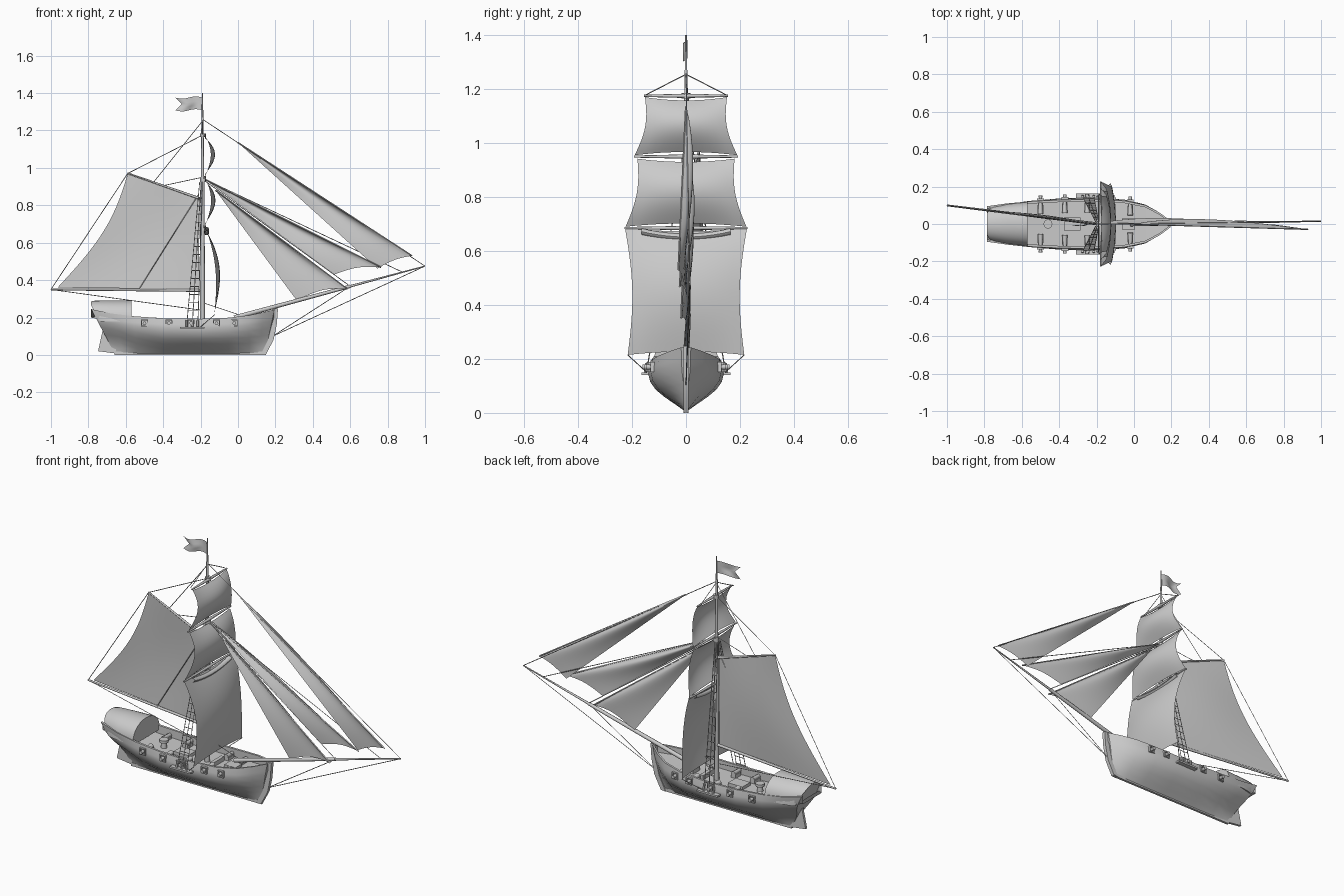
import bpy, math
from math import sin, cos, pi
from mathutils import Vector

cube = bpy.data.objects.get("Cube")
if cube:
    bpy.data.objects.remove(cube, do_unlink=True)

grey = bpy.data.materials.new("plain_grey")
grey.use_nodes = True
COLOUR = (0.6, 0.6, 0.6, 1)
grey.diffuse_color = COLOUR
grey.node_tree.nodes["Principled BSDF"].inputs["Base Color"].default_value = COLOUR


def build(name, verts, faces, angle=35):
    me = bpy.data.meshes.new(name)
    me.from_pydata([tuple(v) for v in verts], [], faces)
    me.validate()
    me.materials.append(grey)
    me.shade_smooth()
    me.set_sharp_from_angle(angle=math.radians(angle))
    ob = bpy.data.objects.new(name, me)
    bpy.context.collection.objects.link(ob)
    return ob


def loft(name, rings, angle=35):
    """Skin closed rings of equal length and cap both ends."""
    n = len(rings[0])
    verts = [p for r in rings for p in r]
    faces = [(k * n + i, k * n + (i + 1) % n, (k + 1) * n + (i + 1) % n, (k + 1) * n + i)
             for k in range(len(rings) - 1) for i in range(n)]
    faces += [tuple(reversed(range(n))), tuple(range(len(verts) - n, len(verts)))]
    return build(name, verts, faces, angle)


def rods(name, items, sides=6):
    """Tapered rods given as (start, end, start radius, end radius)."""
    verts, faces = [], []
    for a, b, r0, r1 in items:
        a, b = Vector(a), Vector(b)
        q = (b - a).to_track_quat('Z', 'Y')
        s = len(verts)
        for c, r in ((a, r0), (b, r1)):
            verts += [c + q @ Vector((r * cos(2 * pi * i / sides), r * sin(2 * pi * i / sides), 0))
                      for i in range(sides)]
        faces += [(s + i, s + (i + 1) % sides, s + sides + (i + 1) % sides, s + sides + i)
                  for i in range(sides)]
        faces += [tuple(range(s + sides - 1, s - 1, -1)), tuple(range(s + sides, s + 2 * sides))]
    return build(name, verts, faces, 50)


def ropes(name, pairs, r=0.002):
    return rods(name, [(a, b, r, r) for a, b in pairs], 4)


def boxes(name, items):
    """Boxes given as (centre, size)."""
    verts, faces = [], []
    for c, d in items:
        s = len(verts)
        verts += [(c[0] + i * d[0] / 2, c[1] + j * d[1] / 2, c[2] + k * d[2] / 2)
                  for i in (-1, 1) for j in (-1, 1) for k in (-1, 1)]
        faces += [tuple(s + i for i in f) for f in
                  ((0, 1, 3, 2), (4, 6, 7, 5), (0, 4, 5, 1), (2, 3, 7, 6), (0, 2, 6, 4), (1, 5, 7, 3))]
    return build(name, verts, faces)


def sheet(name, fn, nu=12, nv=14):
    verts = [fn(i / nu, j / nv) for j in range(nv + 1) for i in range(nu + 1)]
    w = nu + 1
    faces = [(j * w + i, j * w + i + 1, (j + 1) * w + i + 1, (j + 1) * w + i)
             for j in range(nv) for i in range(nu)]
    return build(name, verts, faces, 60)


# Hull stations: rail x, half width, rail height, keel shift, fullness
stations = [(-.785, .095, .245, .125, 0), (-.68, .112, .222, .07, .3), (-.56, .126, .207, .02, .7),
            (-.4, .137, .196, 0, 1), (-.2, .14, .193, 0, 1), (-.05, .131, .199, 0, .95),
            (.06, .106, .212, 0, .75), (.135, .064, .228, -.02, .5), (.195, .018, .243, -.05, .3)]
# Section levels: height share, full width, fine width
levels = [(0, .05, .05), (.12, .27, .06), (.27, .56, .14), (.42, .8, .35), (.58, .95, .68),
          (.74, 1, .9), (.83, .99, .96), (1, .94, 1)]
rings = []
for x, w, top, shift, full in stations:
    half = []
    for v, a, b in levels:
        half.append((x + shift * (1 - v), w * (b + (a - b) * full), .008 + (top - .008) * v))
    rim = max(half[-1][1] - .012, .003)
    half += [(x, rim, top), (x, rim, top - .045)]
    rings.append(half + [(px, -py, pz) for px, py, pz in reversed(half)])
loft("hull", rings, 25)


def hull_width(x):
    for a, b in zip(stations, stations[1:]):
        if a[0] <= x <= b[0]:
            return .98 * (a[1] + (b[1] - a[1]) * (x - a[0]) / (b[0] - a[0]))


def plate(name, outline, thick):
    loft(name, [[(x, y, z) for x, z in outline] for y in (-thick / 2, thick / 2)])


plate("rudder", [(-.722, .14), (-.748, .02), (-.655, .008), (-.64, .14)], .014)
plate("stem_post", [(.12, .0), (.15, .004), (.19, .08), (.207, .16), (.214, .248),
                    (.185, .248), (.18, .16), (.16, .08)], .02)
boxes("keel", [((-.255, 0, .009), (.81, .014, .018))])

# Stern cabin with a barrel roof and raked back
cabin = []
for x, w, h, rake in ((-.787, .092, .105, .5), (-.765, .099, .11, .4), (-.68, .109, .112, 0),
                      (-.57, .119, .112, 0)):
    arch = [Vector((x, w * cos(pi * i / 14), .18 + h * sin(pi * i / 14) ** .75)) for i in range(14)]
    arch.append(Vector((x, -w, .18)))
    for p in arch:
        p.x += rake * max(0, .27 - p.z)
    cabin.append(arch)
loft("stern_cabin", cabin, 40)

# Deck fittings
boxes("deck_hatches", [((-.33, 0, .158), (.09, .07, .02)), ((-.03, 0, .165), (.07, .06, .02)),
                       ((-.13, 0, .16), (.02, .1, .03))])
rods("capstan", [((-.46, 0, .14), (-.46, 0, .185), .018, .014),
                 ((-.46, 0, .185), (-.46, 0, .2), .024, .024)], 10)

# Guns, carriages and port frames on both sides
barrels, carriages, frames = [], [], []
for side in (-1, 1):
    for x in (-.5, -.37, -.25, -.115, -.02):
        edge = hull_width(x)
        barrels += [((x, side * (edge - .075), .172), (x, side * (edge + .022), .17), .014, .008),
                    ((x, side * (edge + .013), .17), (x, side * (edge + .024), .17), .01, .01)]
        carriages.append(((x, side * (edge - .05), .158), (.03, .05, .022)))
        frames += [((x, side * (edge + .002), .17 + d), (.036, .014, .005)) for d in (-.016, .016)]
        frames += [((x + d, side * (edge + .002), .17), (.005, .014, .03)) for d in (-.016, .016)]
rods("guns", barrels, 8)
boxes("gun_carriages", carriages)
boxes("gun_port_frames", frames)
boxes("shroud_channels", [((-.245, s * .148, .145), (.13, .032, .01)) for s in (-1, 1)])

# Mast, bowsprit, boom, gaff and yards
MX = -.19


def swing(x):
    return -.123 * (x - MX)


def at(x, z):
    return (x, swing(x), z)


def sprit(x):
    return (x, .015 * x, .205 + .27 * x)


yards = [(.685, .228), (.95, .192), (1.175, .155)]
rods("mast", [((MX, 0, .05), (MX, 0, .95), .014, .011), ((MX, 0, .9), (MX, 0, 1.27), .009, .006),
              ((MX, 0, 1.25), (MX, 0, 1.4), .005, .003)], 10)
rods("mast_caps", [((MX + .004, 0, z), (MX + .004, 0, z + .02), .016, .016)
                   for z in (.665, .925, 1.165)], 8)
rods("bowsprit", [(sprit(-.02), sprit(.6), .012, .009), (sprit(.55), sprit(1), .007, .003)], 8)
rods("boom_and_gaff", [(at(-1, .35), at(-.2, .345), .005, .008),
                       (at(-.59, .972), at(-.2, .835), .004, .007)], 8)
rods("yards", [((MX + .012, 0, z), (MX + .012, s * w, z), .008, .004)
               for z, w in yards for s in (-1, 1)], 8)


# Square sails, bellied forward with hollow sides
def square_sail(name, top, foot, wt, wf, hollow, belly, rake):
    def fn(u, v):
        s = 2 * u - 1
        w = wt + (wf - wt) * v - hollow * sin(pi * v)
        x = MX + .014 + rake * v + belly * sin(pi * v ** .9) * (1 - .42 * s * s)
        return (x, s * w, top + (foot - top) * v + .012 * (1 - s * s) * v * v
                - .012 * (1 - s * s) * (1 - v) ** 3)
    sheet(name, fn)


square_sail("course_sail", .685, .215, .226, .216, .022, .054, .05)
square_sail("lower_topsail", .942, .69, .18, .224, .02, .055, 0)
square_sail("upper_topsail", 1.17, .955, .152, .19, .02, .053, 0)
sheet("reefed_roll", lambda u, v: (MX + .022 + .014 * cos(2 * pi * v), .33 * (u - .5),
                                   .652 + .02 * (2 * u - 1) ** 2 + .012 * sin(2 * pi * v)), 10, 8)


# Fore-and-aft mainsail between gaff and boom
def mainsail(u, v):
    a = Vector((-.59 + .385 * u, 0, .967 - .137 * u))
    b = Vector((-.965 + .755 * u, 0, .36 - .008 * u))
    p = a.lerp(b, v)
    p.x += .06 * sin(pi * v) * (1 - u) ** 2
    p.y = swing(p.x) + .012 * sin(pi * u) * sin(pi * v)
    return p


sheet("mainsail", mainsail)


# Headsails: head, tack and clew as (x, z), bellied to the left
def headsail(name, head, tack, clew, belly, hollow):
    h, t, c = [Vector((x, -.03 * x, z)) for x, z in (head, tack, clew)]
    c.y += .02

    def fn(u, v):
        p = h.lerp(t.lerp(c, u), v)
        p.z += sin(pi * u) * hollow * v * v
        p.y += belly * sin(pi * u ** .6) * sin(pi * v ** .8)
        return p
    sheet(name, fn)
    ropes(name + "_luff", [(h, t)], .004)


headsail("outer_jib", (0, 1.135), (.93, .53), (.745, .462), .034, .012)
headsail("middle_jib", (-.18, .94), (.765, .468), (.515, .43), .034, .018)
headsail("inner_jib", (-.12, .88), (.585, .352), (.315, .29), .03, .025)


# Standing rigging along the centre line and running lines
def mast_at(z):
    return (MX, 0, z)


PEAK, BOOM_END = at(-.59, .97), at(-1, .35)
ropes("stays", [(mast_at(1.26), sprit(1)), (mast_at(.945), sprit(.88)), (mast_at(.94), sprit(.6)),
                ((.185, 0, .1), sprit(.6)), ((.185, 0, .1), sprit(1)),
                (mast_at(.28), (.02, 0, .21)), (mast_at(1.175), PEAK),
                (mast_at(1.25), at(-.45, .925)), (mast_at(.95), at(-.4, .905)),
                (PEAK, BOOM_END), (BOOM_END, (-.2, 0, .24)),
                (at(-.21, .86), (-.53, swing(-.53) - .004, .35))])
lines = []
for s in (-1, 1):
    lines += [(mast_at(1.255), (MX, s * .15, 1.178)),
              ((-.125, s * .216, .215), (-.2, s * .145, .15))]
ropes("braces", lines)

# Shrouds with ratlines on each side
shrouds = []
for s in (-1, 1):
    feet = [Vector((x, s * .147, .15)) for x in (-.275, -.245, -.215)]
    tops = [Vector((MX - .015 + .008 * i, s * .012, .925)) for i in range(3)]
    shrouds += list(zip(feet, tops))
    for k in range(1, 17):
        f = k / 18
        shrouds.append((feet[0].lerp(tops[0], f), feet[2].lerp(tops[2], f)))
ropes("shrouds_and_ratlines", shrouds, .0022)
rods("deadeyes", [((x, s * .15, .15), (x, s * .146, .185), .007, .007)
                  for s in (-1, 1) for x in (-.275, -.245, -.215)], 6)

# Swallow-tailed pennant
sheet("pennant", lambda u, v: (MX - u * (.145 - .035 * (1 - abs(2 * v - 1))),
                               -.005 * u + .007 * sin(2 * pi * u),
                               1.308 + .068 * v + .006 * sin(2 * pi * u)), 12, 6)
